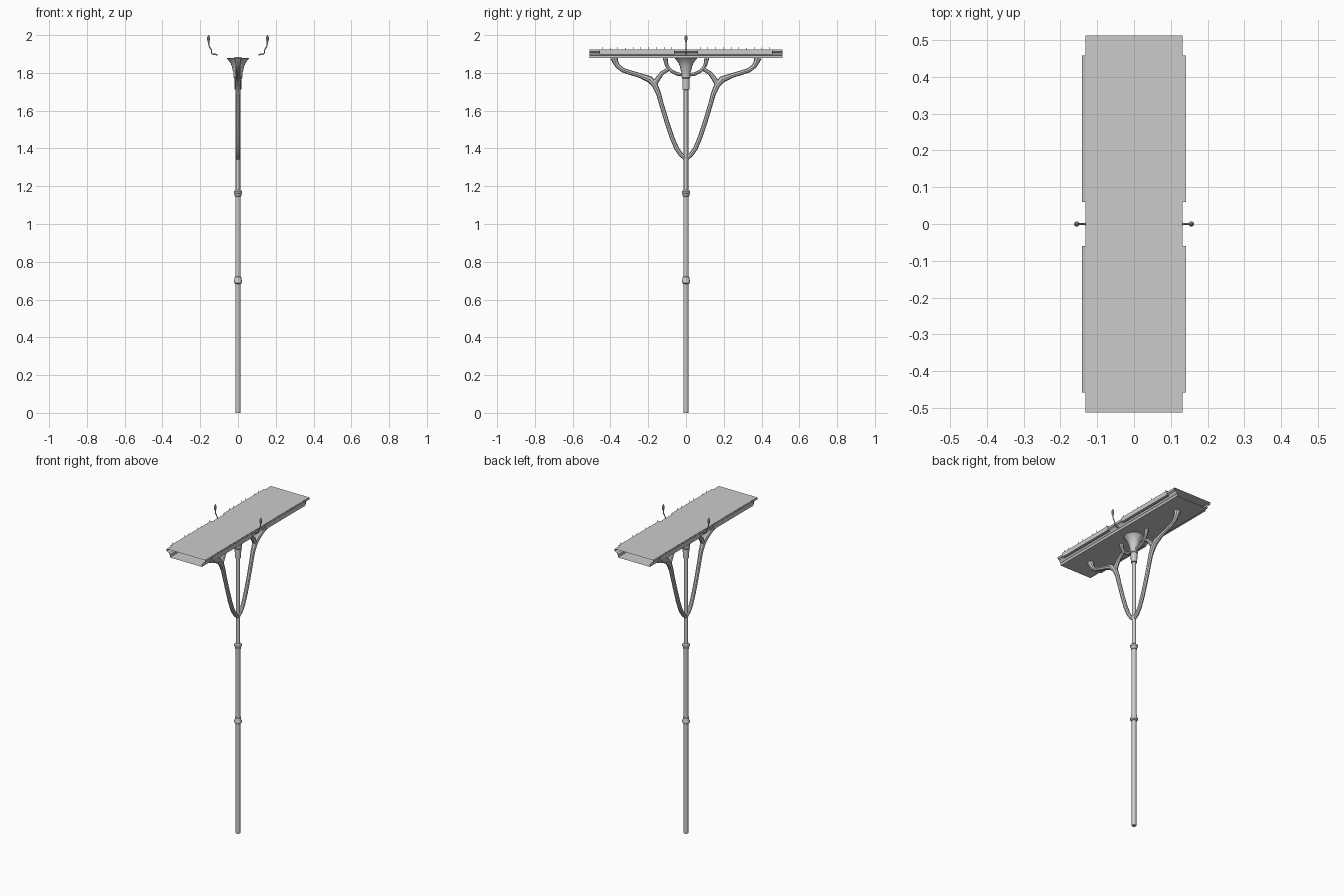
import bpy, math
from mathutils import Vector

if "Cube" in bpy.data.objects:
    bpy.data.objects.remove(bpy.data.objects["Cube"])

def make(name, verts, faces, smooth=False):
    me = bpy.data.meshes.new(name)
    me.from_pydata(verts, [], faces)
    me.update()
    ob = bpy.data.objects.new(name, me)
    bpy.context.collection.objects.link(ob)
    if smooth:
        bpy.context.view_layer.objects.active = ob
        ob.select_set(True)
        bpy.ops.object.shade_smooth_by_angle(angle=math.radians(35))
        ob.select_set(False)
    return ob

def skin(name, rings, smooth=True):
    n = len(rings[0])
    faces = [(a * n + i, a * n + (i + 1) % n, (a + 1) * n + (i + 1) % n, (a + 1) * n + i)
             for a in range(len(rings) - 1) for i in range(n)]
    faces += [tuple(reversed(range(n))), tuple(range((len(rings) - 1) * n, len(rings) * n))]
    return make(name, [v for r in rings for v in r], faces, smooth)

def lathe(name, prof, n=16, cx=0.0, cy=0.0):
    return skin(name, [[(cx + r * math.cos(2 * math.pi * i / n),
                         cy + r * math.sin(2 * math.pi * i / n), z)
                        for i in range(n)] for r, z in prof])

def tube(name, pts, radii, binormal, n=8):
    """Sweep a round section along a path lying in the plane normal to binormal."""
    pts, b, rings = [Vector(p) for p in pts], Vector(binormal), []
    for k, p in enumerate(pts):
        t = (pts[min(k + 1, len(pts) - 1)] - pts[max(k - 1, 0)]).normalized()
        side = b.cross(t)
        rings.append([p + radii[k] * (side * math.cos(2 * math.pi * i / n) +
                                      b * -math.sin(2 * math.pi * i / n)) for i in range(n)])
    return skin(name, rings)

def extrude_y(name, prof, y0, y1, closed=False):
    """Open-ended sheet: x,z profile extended along y."""
    n = len(prof)
    verts = [(x, y, z) for y in (y0, y1) for x, z in prof]
    faces = [(i, (i + 1) % n, n + (i + 1) % n, n + i) for i in range(n if closed else n - 1)]
    return make(name, verts, faces)

# Pole with collars
lathe("lower_pole", [(.013, 0), (.013, .69)])
lathe("lower_collar", [(.014, .682), (.022, .688), (.022, .698), (.018, .706), (.017, .72), (.014, .722)])
lathe("middle_pole", [(.0145, .70), (.0145, 1.17)])
lathe("upper_collar", [(.014, 1.145), (.017, 1.147), (.018, 1.158), (.022, 1.163), (.022, 1.173), (.014, 1.18)])
lathe("upper_pole", [(.012, 1.17), (.012, 1.72)])

# Sleeve and flared capital
lathe("capital", [(.012, 1.71), (.018, 1.712), (.019, 1.77), (.023, 1.775), (.024, 1.80),
                  (.027, 1.81), (.031, 1.83), (.039, 1.85), (.050, 1.866), (.058, 1.875), (.058, 1.88)])

# Canopy: hollow tray with open ends
half = [(.132, 1.925), (.132, 1.912), (.120, 1.906), (.114, 1.896), (.110, 1.893), (.110, 1.878)]
extrude_y("canopy", half + [(-x, z) for x, z in reversed(half)], -.512, .512, closed=True)

X = (1, 0, 0)
for sy, tag in ((1, "back"), (-1, "front")):
    def path(pts):
        return [(0, sy * y, z) for y, z in pts]
    # Branching brackets
    tube("main_branch_" + tag,
         path([(.0, 1.345), (.025, 1.365), (.05, 1.40), (.075, 1.46), (.10, 1.535), (.13, 1.635),
               (.145, 1.69), (.165, 1.735), (.19, 1.765), (.24, 1.785), (.29, 1.80), (.335, 1.815),
               (.36, 1.835), (.375, 1.86), (.38, 1.88)]),
         [.011, .012, .012, .012, .012, .012, .013, .016, .018, .013, .012, .012, .013, .015, .021], X)
    tube("inner_branch_" + tag,
         path([(.165, 1.745), (.145, 1.775), (.125, 1.80), (.095, 1.818)]),
         [.015, .013, .011, .010], X)
    tube("crown_branch_" + tag,
         path([(.01, 1.79), (.045, 1.793), (.075, 1.808), (.095, 1.828), (.105, 1.85), (.11, 1.88)]),
         [.009, .009, .009, .009, .010, .013], X)
    for sx, side in ((1, "right"), (-1, "left")):
        # Edge panels carrying a row of flat pins
        y0, y1 = sorted((sy * .06, sy * .458))
        extrude_y(f"edge_panel_{tag}_{side}",
                  [(sx * .132, 1.922), (sx * .142, 1.925), (sx * .142, 1.897), (sx * .125, 1.897)], y0, y1)
        verts, faces = [], []
        for i in range(10):
            y = y0 + .015 + i * (y1 - y0 - .03) / 9
            b = len(verts)
            verts += [(sx * .142, y + d, z) for d, z in
                      ((-.002, 1.92), (.002, 1.92), (.001, 1.936), (-.001, 1.936))]
            faces.append((b, b + 1, b + 2, b + 3))
        make(f"pins_{tag}_{side}", verts, faces)

# Small side lamps on curved arms
for sx, side in ((1, "right"), (-1, "left")):
    tube("lamp_arm_" + side,
         [(sx * x, 0, z) for x, z in ((.108, 1.897), (.132, 1.898), (.139, 1.904), (.141, 1.92),
                                      (.147, 1.932), (.154, 1.945), (.156, 1.97))],
         [.004, .004, .003, .003, .003, .003, .004], (0, sx, 0), 6)
    lathe("lamp_head_" + side, [(.003, 1.962), (.006, 1.968), (.0075, 1.982), (.0075, 1.99),
                                (.004, 1.996), (.002, 2.0)], 8, sx * .156)
